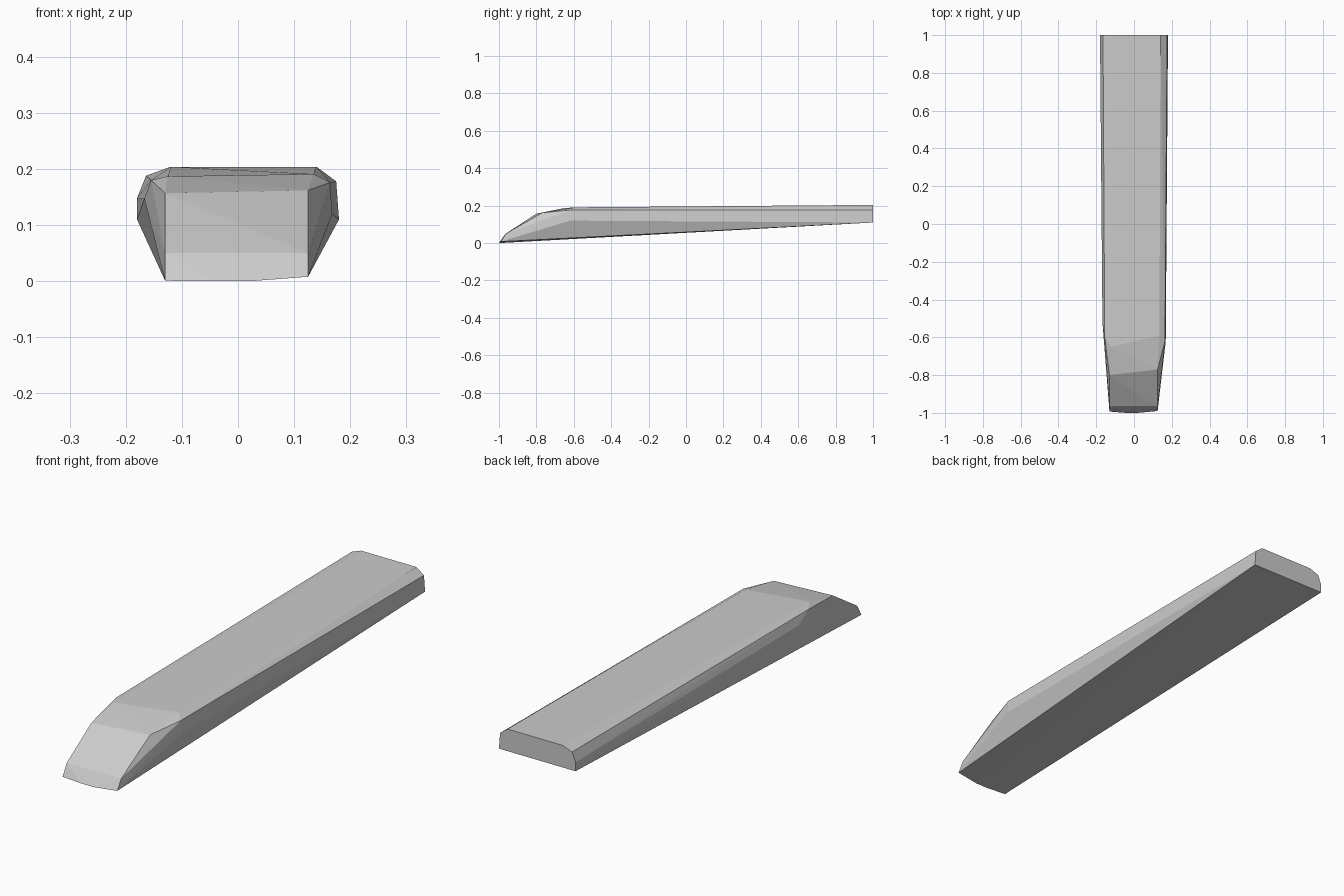
import bpy
import bmesh
import math
from mathutils import Vector

cube = bpy.data.objects.get("Cube")
if cube:
    bpy.data.objects.remove(cube, do_unlink=True)

# One plain grey for the whole body
grey = bpy.data.materials.new("plain_grey")
grey.use_nodes = True
colour = (0.6, 0.6, 0.6, 1)
grey.diffuse_color = colour
grey.node_tree.nodes["Principled BSDF"].inputs["Base Color"].default_value = colour

BACK = 1.0


def side_points(tip, bevel, brow, crown, ridge, shoulder, back_profile):
    """Corners of one side: the chisel nose, the body start and the back end."""
    nose = [Vector(p) for p in (tip, bevel, brow)]
    body_start = [Vector(p) for p in (crown, ridge, shoulder)]
    back_end = [Vector((x, BACK, z)) for x, z in back_profile]
    return nose + body_start + back_end


# Right side has a sharper shoulder and a side ridge that fades to the base
right = side_points(
    tip=(-0.13, -0.993, 0.001),
    bevel=(-0.13, -0.965, 0.05),
    brow=(-0.13, -0.8, 0.157),
    crown=(-0.125, -0.65, 0.187),
    ridge=(-0.167, -0.52, 0.147),
    shoulder=(-0.155, -0.6, 0.18),
    back_profile=[(-0.18, 0.11), (-0.18, 0.148), (-0.164, 0.188), (-0.12, 0.204)],
)
left = side_points(
    tip=(0.125, -0.99, 0.008),
    bevel=(0.125, -0.963, 0.05),
    brow=(0.125, -0.77, 0.162),
    crown=(0.135, -0.59, 0.191),
    ridge=(0.168, -0.62, 0.12),
    shoulder=(0.164, -0.62, 0.176),
    back_profile=[(0.18, 0.11), (0.175, 0.178), (0.14, 0.204)],
)
nose_middle = [Vector((x, -BACK, 0)) for x in (-0.04, 0.02)]

# Faceted bar wrapped around the corners
bm = bmesh.new()
for point in right + left + nose_middle:
    bm.verts.new(point)
hull = bmesh.ops.convex_hull(bm, input=bm.verts)
unused = {v for v in hull["geom_interior"] + hull["geom_unused"]
          if isinstance(v, bmesh.types.BMVert)}
bmesh.ops.delete(bm, geom=list(unused), context="VERTS")
bmesh.ops.dissolve_limit(bm, angle_limit=math.radians(0.5),
                         verts=bm.verts, edges=bm.edges)
bmesh.ops.recalc_face_normals(bm, faces=bm.faces)

mesh = bpy.data.meshes.new("tapered_bar")
bm.to_mesh(mesh)
bm.free()
mesh.materials.append(grey)
bar = bpy.data.objects.new("tapered_bar", mesh)
bpy.context.collection.objects.link(bar)
